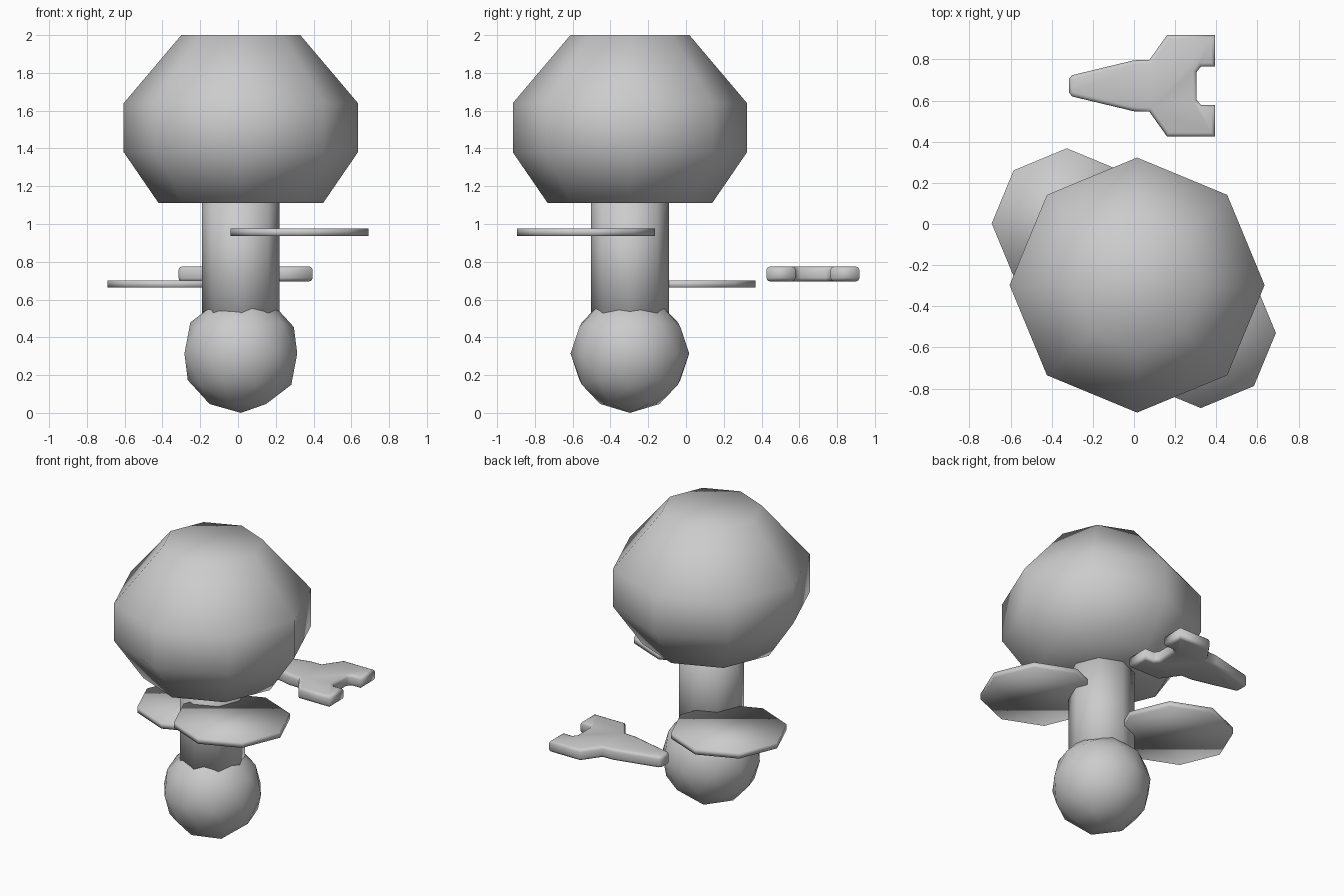
import bpy, bmesh, math

if "Cube" in bpy.data.objects:
    bpy.data.objects.remove(bpy.data.objects["Cube"])

grey = bpy.data.materials.new("plain grey")
grey.diffuse_color = (0.6, 0.6, 0.6, 1)
grey.use_nodes = True
grey.node_tree.nodes["Principled BSDF"].inputs["Base Color"].default_value = grey.diffuse_color


def finish(name, bm):
    bmesh.ops.recalc_face_normals(bm, faces=bm.faces)
    for f in bm.faces:
        f.smooth = True
    me = bpy.data.meshes.new(name)
    bm.to_mesh(me)
    bm.free()
    me.materials.append(grey)
    ob = bpy.data.objects.new(name, me)
    bpy.context.collection.objects.link(ob)
    return ob


def octagon_stack(name, x, y, profile):
    """Eight-sided solid through (radius, height) pairs, capped at both ends."""
    bm = bmesh.new()
    rings = [[bm.verts.new((x + r * math.cos(i * math.pi / 4),
                            y + r * math.sin(i * math.pi / 4), z))
              for i in range(8)] for r, z in profile]
    for a, b in zip(rings, rings[1:]):
        for i in range(8):
            j = (i + 1) % 8
            bm.faces.new((a[i], a[j], b[j], b[i]))
    bm.faces.new(rings[0])
    bm.faces.new(rings[-1])
    return finish(name, bm)


CX, CY = 0.015, -0.297

# Crown and trunk
octagon_stack("crown", CX, CY, [(0.435, 1.11), (0.62, 1.38), (0.62, 1.64), (0.315, 2.0)])
octagon_stack("trunk", CX, CY, [(0.206, 0.42), (0.206, 1.2)])

# Round base
bm = bmesh.new()
bmesh.ops.create_icosphere(bm, subdivisions=2, radius=0.314)
bmesh.ops.translate(bm, verts=bm.verts, vec=(CX, CY, 0.314))
finish("base_ball", bm)

# Flat shelves on opposite sides of the trunk
octagon_stack("upper_shelf", 0.325, -0.53, [(0.365, 0.937), (0.365, 0.975)])
octagon_stack("lower_shelf", -0.327, 0.003, [(0.365, 0.663), (0.365, 0.701)])

# Floating dart: half outline mirrored across its length, then rounded
MID = 0.672
half = [(-0.315, 0.035), (-0.30, 0.052), (0.0, 0.124), (0.075, 0.126), (0.16, 0.246),
        (0.395, 0.246), (0.395, 0.093), (0.325, 0.093), (0.305, 0.068)]
outline = half + [(x, -d) for x, d in reversed(half)]
bm = bmesh.new()
bottom = bm.faces.new([bm.verts.new((x, MID + d, 0.696)) for x, d in outline])
ext = bmesh.ops.extrude_face_region(bm, geom=[bottom])
top = [v for v in ext["geom"] if isinstance(v, bmesh.types.BMVert)]
bmesh.ops.translate(bm, verts=top, vec=(0, 0, 0.079))
bmesh.ops.recalc_face_normals(bm, faces=bm.faces)
rims = [e for e in bm.edges if abs(e.verts[0].co.z - e.verts[1].co.z) < 1e-4]
bmesh.ops.bevel(bm, geom=rims, offset=0.018, segments=2, profile=0.5, affect='EDGES')
finish("dart", bm)
